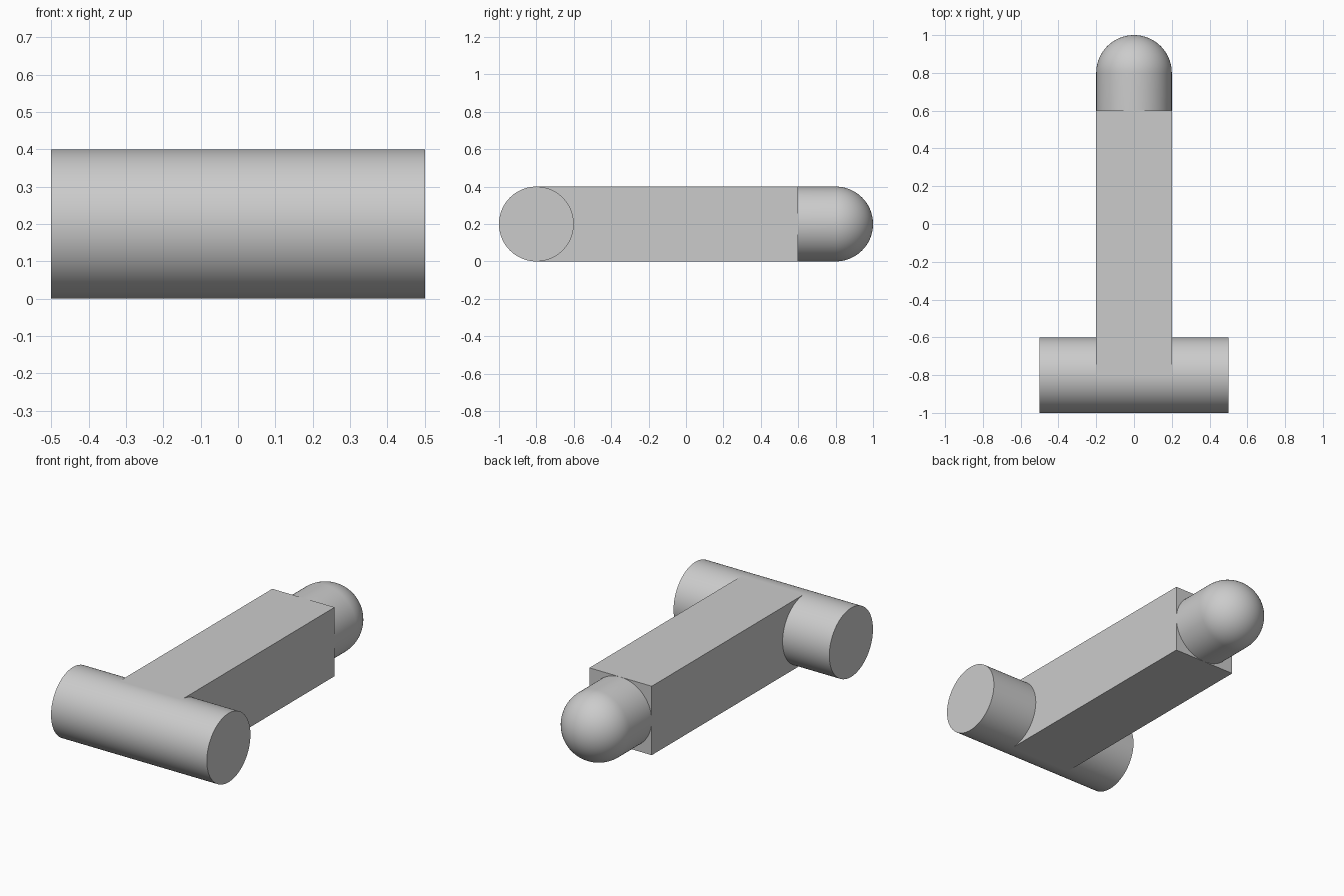
import bpy, bmesh, math
from mathutils import Matrix, Vector

if "Cube" in bpy.data.objects:
    bpy.data.objects.remove(bpy.data.objects["Cube"], do_unlink=True)

R = 0.2          # shared radius and half thickness
SEGMENTS = 96

grey = bpy.data.materials.new("light_grey")
grey.use_nodes = True
colour = (0.6, 0.6, 0.6, 1)
grey.diffuse_color = colour
grey.node_tree.nodes["Principled BSDF"].inputs["Base Color"].default_value = colour


def finish(name, bm, smooth=True):
    bmesh.ops.recalc_face_normals(bm, faces=bm.faces)
    mesh = bpy.data.meshes.new(name)
    bm.to_mesh(mesh)
    bm.free()
    mesh.materials.append(grey)
    obj = bpy.data.objects.new(name, mesh)
    bpy.context.collection.objects.link(obj)
    if smooth:
        bpy.ops.object.select_all(action="DESELECT")
        obj.select_set(True)
        bpy.context.view_layer.objects.active = obj
        bpy.ops.object.shade_smooth_by_angle(angle=math.radians(30))
    return obj


# Crossbar: round bar lying across the front
bm = bmesh.new()
place = Matrix.Translation((0, -0.8, R)) @ Matrix.Rotation(math.pi / 2, 4, "Y")
bmesh.ops.create_cone(bm, cap_ends=True, segments=SEGMENTS,
                      radius1=R, radius2=R, depth=1, matrix=place)
finish("crossbar", bm)

# Shaft: square bar from the crossbar axis to the tip
bm = bmesh.new()
place = Matrix.Translation((0, -0.1, R)) @ Matrix.Diagonal((2 * R, 1.4, 2 * R, 1))
bmesh.ops.create_cube(bm, size=1, matrix=place)
finish("shaft", bm, smooth=False)

# Rounded tip: short cylinder closed by a hemisphere, spun around the y axis
bm = bmesh.new()
steps = 24
points = [Vector((0, 0.6, R)), Vector((R, 0.6, R))]
for i in range(steps + 1):
    a = math.pi / 2 * i / steps
    points.append(Vector((R * math.cos(a), 0.8 + R * math.sin(a), R)))
verts = [bm.verts.new(p) for p in points]
edges = [bm.edges.new(pair) for pair in zip(verts, verts[1:])]
bmesh.ops.spin(bm, geom=verts + edges, cent=(0, 0, R), axis=(0, 1, 0),
               angle=2 * math.pi, steps=SEGMENTS, use_duplicate=False)
bmesh.ops.remove_doubles(bm, verts=bm.verts, dist=0.0001)
finish("rounded_tip", bm)
